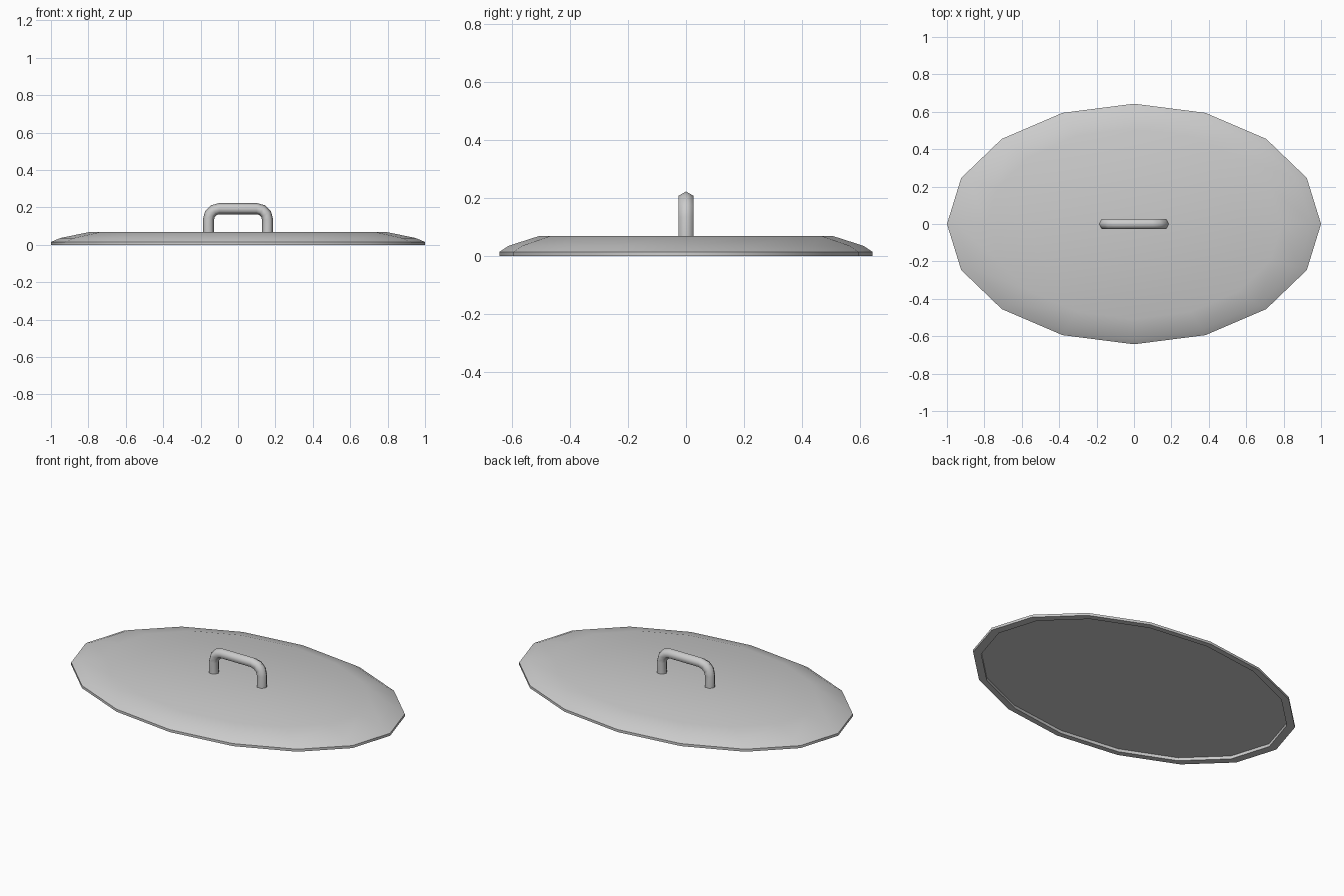
import bpy
import bmesh
from math import cos, sin, pi, radians
from mathutils import Vector

cube = bpy.data.objects.get("Cube")
if cube:
    bpy.data.objects.remove(cube, do_unlink=True)

# Single metal colour
metal = bpy.data.materials.new("light_grey_metal")
metal.use_nodes = True
grey = (0.6, 0.6, 0.6, 1)
metal.diffuse_color = grey
metal.node_tree.nodes["Principled BSDF"].inputs["Base Color"].default_value = grey


def loft(name, rings, smooth_angle):
    """Join rings of points with quads and cap both ends."""
    bm = bmesh.new()
    loops = [[bm.verts.new(p) for p in ring] for ring in rings]
    for a, b in zip(loops, loops[1:]):
        for i in range(len(a)):
            j = (i + 1) % len(a)
            bm.faces.new((a[i], a[j], b[j], b[i]))
    bm.faces.new(loops[0])
    bm.faces.new(loops[-1])
    bmesh.ops.recalc_face_normals(bm, faces=bm.faces)
    mesh = bpy.data.meshes.new(name)
    bm.to_mesh(mesh)
    bm.free()
    mesh.materials.append(metal)
    obj = bpy.data.objects.new(name, mesh)
    bpy.context.collection.objects.link(obj)
    bpy.ops.object.select_all(action="DESELECT")
    obj.select_set(True)
    bpy.context.view_layer.objects.active = obj
    bpy.ops.object.shade_smooth_by_angle(angle=radians(smooth_angle))


# Oval lid: recessed underside, rim, sloped shoulder, flat top
SIDES, DEPTH = 16, 0.643
profile = [(0.95, 0.018), (0.95, 0), (1, 0), (1, 0.015), (0.95, 0.036), (0.79, 0.069)]
angles = [2 * pi * i / SIDES for i in range(SIDES)]
loft("lid", [[(r * cos(a), r * DEPTH * sin(a), z) for a in angles] for r, z in profile], 35)

# Handle: hexagonal tube swept along an arch
TUBE, BEND, HALF, TOP = 0.03, 0.058, 0.158, 0.193
right_half = [(Vector((HALF, 0, 0.06)), 0)]
for k in range(4):
    a = k * pi / 6
    centre = Vector((HALF - BEND, 0, TOP - BEND))
    right_half.append((centre + BEND * Vector((cos(a), 0, sin(a))), a))
path = right_half + [(Vector((-p.x, 0, p.z)), pi - a) for p, a in reversed(right_half)]
hexagon = [i * pi / 3 for i in range(6)]
loft("handle", [[p + TUBE * Vector((cos(t) * cos(a), sin(t), cos(t) * sin(a)))
                 for t in hexagon] for p, a in path], 70)
